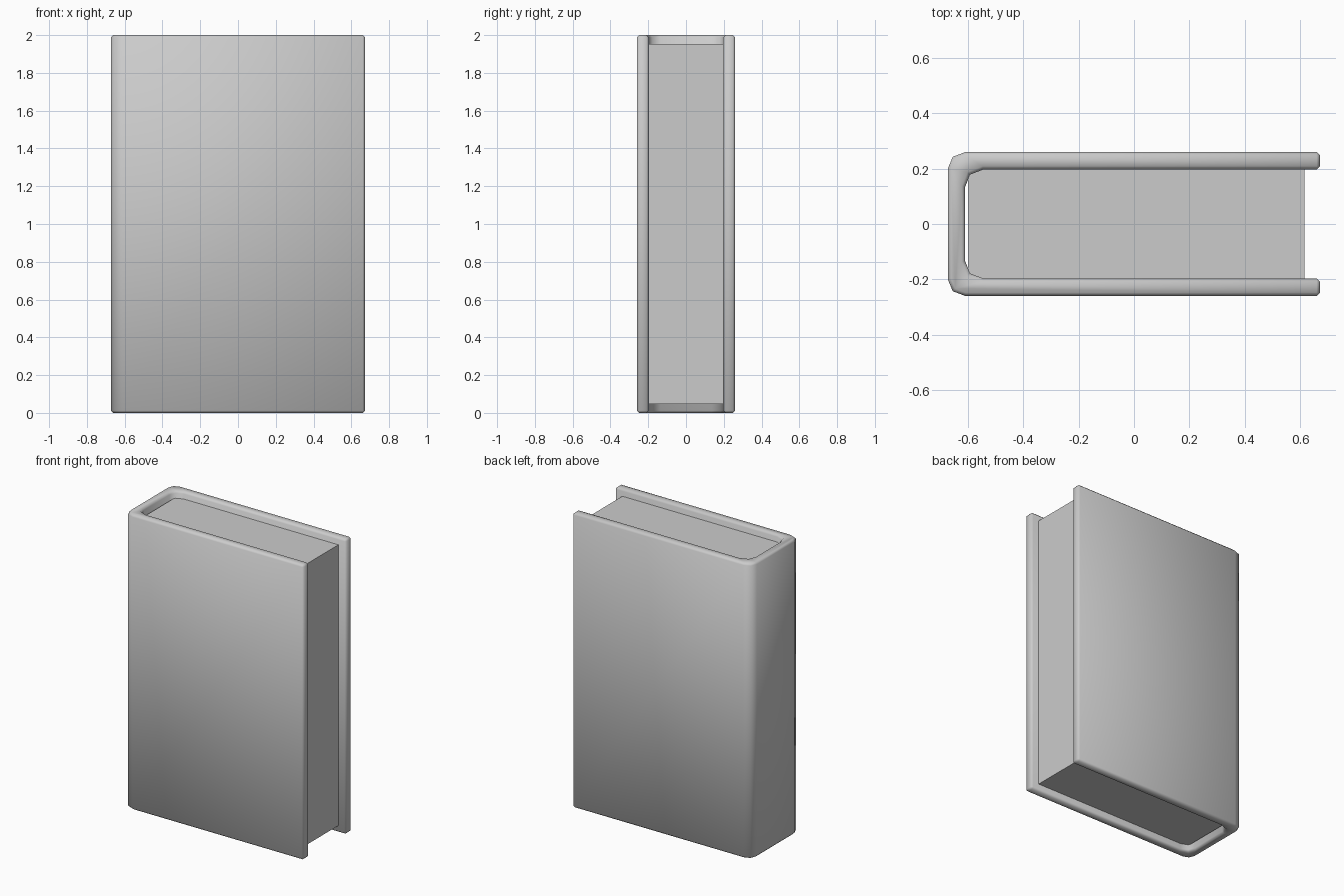
import bpy
import bmesh

HEIGHT = 2.0

cube = bpy.data.objects.get("Cube")
if cube:
    bpy.data.objects.remove(cube, do_unlink=True)


def make_material(name, colour):
    mat = bpy.data.materials.new(name)
    mat.use_nodes = True
    mat.diffuse_color = colour
    mat.node_tree.nodes["Principled BSDF"].inputs["Base Color"].default_value = colour
    return mat


def extrude_profile(name, points, bottom, top, mat):
    """Extrude a closed outline in plan upwards into a solid."""
    bm = bmesh.new()
    face = bm.faces.new([bm.verts.new((x, y, bottom)) for x, y in points])
    solid = bmesh.ops.extrude_face_region(bm, geom=[face])
    verts = [v for v in solid["geom"] if isinstance(v, bmesh.types.BMVert)]
    bmesh.ops.translate(bm, verts=verts, vec=(0, 0, top - bottom))
    bmesh.ops.recalc_face_normals(bm, faces=bm.faces)
    mesh = bpy.data.meshes.new(name)
    bm.to_mesh(mesh)
    bm.free()
    mesh.materials.append(mat)
    obj = bpy.data.objects.new(name, mesh)
    bpy.context.collection.objects.link(obj)
    return obj


def mirrored(half):
    return half + [(x, -y) for x, y in reversed(half)]


grey = make_material("plain grey", (0.6, 0.6, 0.6, 1))

# Cover: two boards joined by a spine with rounded corners
outer = [(0.672, 0.26), (-0.61, 0.26), (-0.655, 0.243), (-0.673, 0.2)]
inner = [(0.672, 0.197), (-0.545, 0.197), (-0.593, 0.178), (-0.61, 0.135)]
outline = mirrored(outer) + list(reversed(mirrored(inner)))
cover = extrude_profile("cover", outline, 0, HEIGHT, grey)
bevel = cover.modifiers.new("soft edges", "BEVEL")
bevel.width = 0.012
bevel.segments = 1
bevel.limit_method = "ANGLE"
bevel.angle_limit = 1.0
cover.data.shade_smooth()

# Page block: plain box set in from the cover edges
block = mirrored([(0.616, 0.197), (-0.6, 0.197)])
block = [block[0], block[1], block[2], block[3]]
extrude_profile("pages", block, 0.047, HEIGHT - 0.047, grey)
